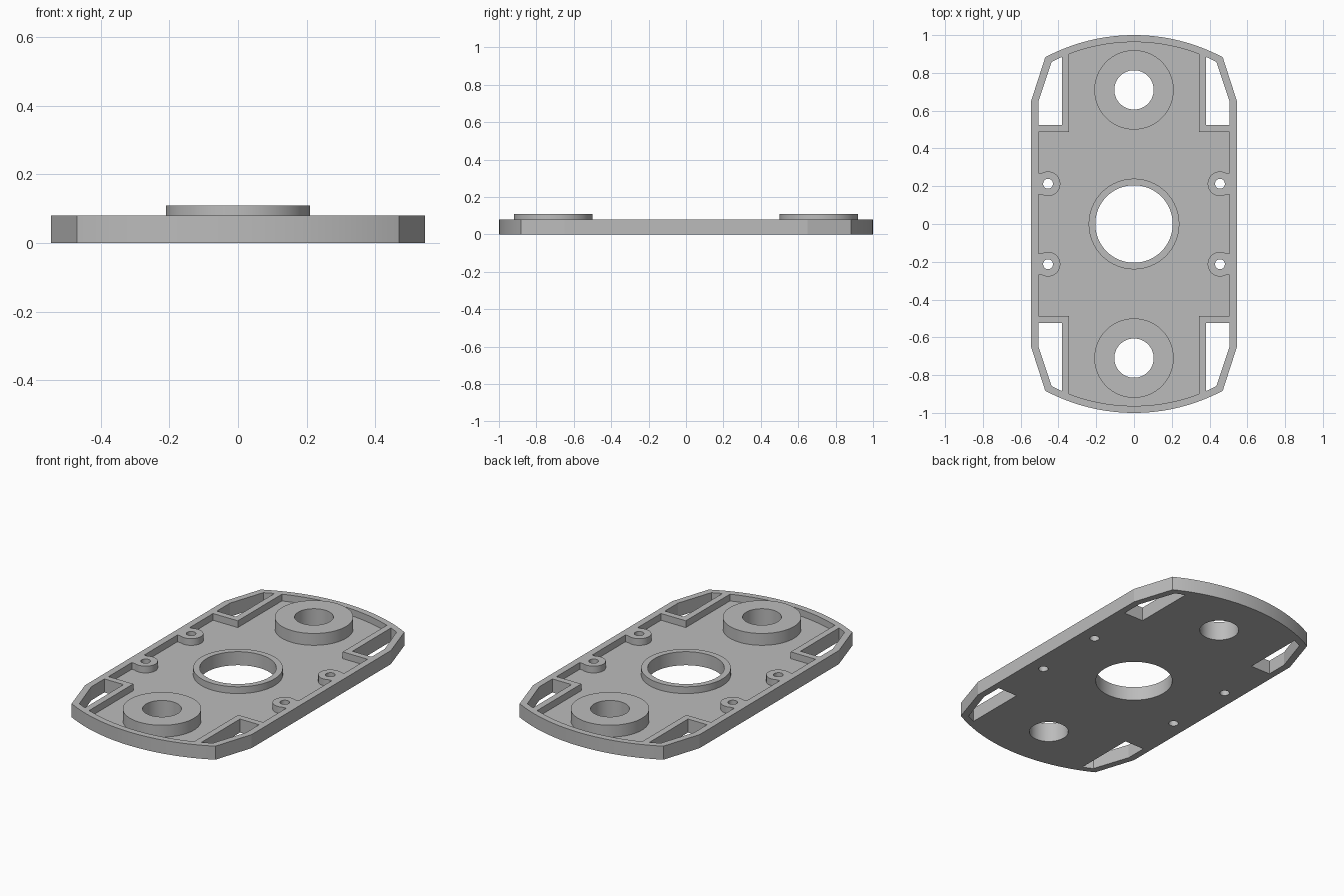
import bpy
import bmesh
import math

cube = bpy.data.objects.get("Cube")
if cube:
    bpy.data.objects.remove(cube, do_unlink=True)

RIM_TOP, FLOOR_TOP, BOSS_TOP = 0.08, 0.04, 0.11
R_OUT, R_IN = 1.0, 0.963

grey = bpy.data.materials.new("plain_grey")
grey.use_nodes = True
colour = (0.5, 0.5, 0.5, 1)
grey.diffuse_color = colour
grey.node_tree.nodes["Principled BSDF"].inputs["Base Color"].default_value = colour


def prism(name, points, z0, z1):
    """Extrude a flat outline between two heights."""
    bm = bmesh.new()
    face = bm.faces.new([bm.verts.new((x, y, z0)) for x, y in points])
    extruded = bmesh.ops.extrude_face_region(bm, geom=[face])["geom"]
    top = [v for v in extruded if isinstance(v, bmesh.types.BMVert)]
    bmesh.ops.translate(bm, verts=top, vec=(0, 0, z1 - z0))
    bmesh.ops.recalc_face_normals(bm, faces=bm.faces)
    mesh = bpy.data.meshes.new(name)
    bm.to_mesh(mesh)
    bm.free()
    mesh.materials.append(grey)
    obj = bpy.data.objects.new(name, mesh)
    bpy.context.collection.objects.link(obj)
    return obj


def disc(x, y, r, n=64):
    return [(x + r * math.cos(math.tau * i / n), y + r * math.sin(math.tau * i / n))
            for i in range(n)]


def arc(r, x0, x1, n):
    """Points on a circle about the origin, on the +y side."""
    a0, a1 = math.acos(x0 / r), math.acos(x1 / r)
    return [(r * math.cos(a0 + (a1 - a0) * i / n), r * math.sin(a0 + (a1 - a0) * i / n))
            for i in range(n + 1)]


def combine(target, tool, operation):
    """Apply a boolean and discard the tool."""
    mod = target.modifiers.new("combine", "BOOLEAN")
    mod.operation, mod.solver, mod.object = operation, "EXACT", tool
    bpy.context.view_layer.objects.active = target
    bpy.ops.object.modifier_apply(modifier=mod.name)
    bpy.data.objects.remove(tool, do_unlink=True)


def cut(target, points):
    combine(target, prism("cutter", points, -1, 1), "DIFFERENCE")


def both_ends(half):
    """Complete an outline by turning its back half half a turn."""
    return half + [(-x, -y) for x, y in half]


# Outer slab with curved ends and clipped corners
plate = prism("base_plate",
              both_ends([(0.545, 0.65)] + arc(R_OUT, 0.47, -0.47, 32) + [(-0.545, 0.65)]),
              0, RIM_TOP)

# Recess, leaving the centre ring and the screw posts standing
recess = prism("recess",
               both_ends([(0.505, 0.488), (0.343, 0.488)] + arc(R_IN, 0.343, -0.343, 24)
                         + [(-0.343, 0.488), (-0.505, 0.488)]),
               FLOOR_TOP, 0.2)
cut(recess, disc(0, 0, 0.24, 96))
posts = [(sx * 0.455, sy * 0.213, sx) for sx in (-1, 1) for sy in (-1, 1)]
for x, y, side in posts:
    cut(recess, disc(x, y, 0.065))
    wall = x + side * 0.07
    cut(recess, [(x, y - 0.058), (wall, y - 0.058), (wall, y + 0.058), (x, y + 0.058)])
combine(plate, recess, "DIFFERENCE")

# Raised end bosses
for sy in (-1, 1):
    combine(plate, prism("boss", disc(0, sy * 0.71, 0.21, 96), 0.02, BOSS_TOP), "UNION")

# Through holes
cut(plate, disc(0, 0, 0.205, 96))
for sy in (-1, 1):
    cut(plate, disc(0, sy * 0.71, 0.104))
for x, y, side in posts:
    cut(plate, disc(x, y, 0.026, 32))

# Corner windows
window = [(0.381, 0.525), (0.506, 0.525), (0.506, 0.648)] + arc(R_IN, 0.436, 0.381, 4)
for sx in (-1, 1):
    for sy in (-1, 1):
        cut(plate, [(sx * x, sy * y) for x, y in window])

# Smooth round walls, crisp corners
bpy.ops.object.select_all(action="DESELECT")
plate.select_set(True)
bpy.context.view_layer.objects.active = plate
bpy.ops.object.shade_smooth_by_angle(angle=math.radians(15))
